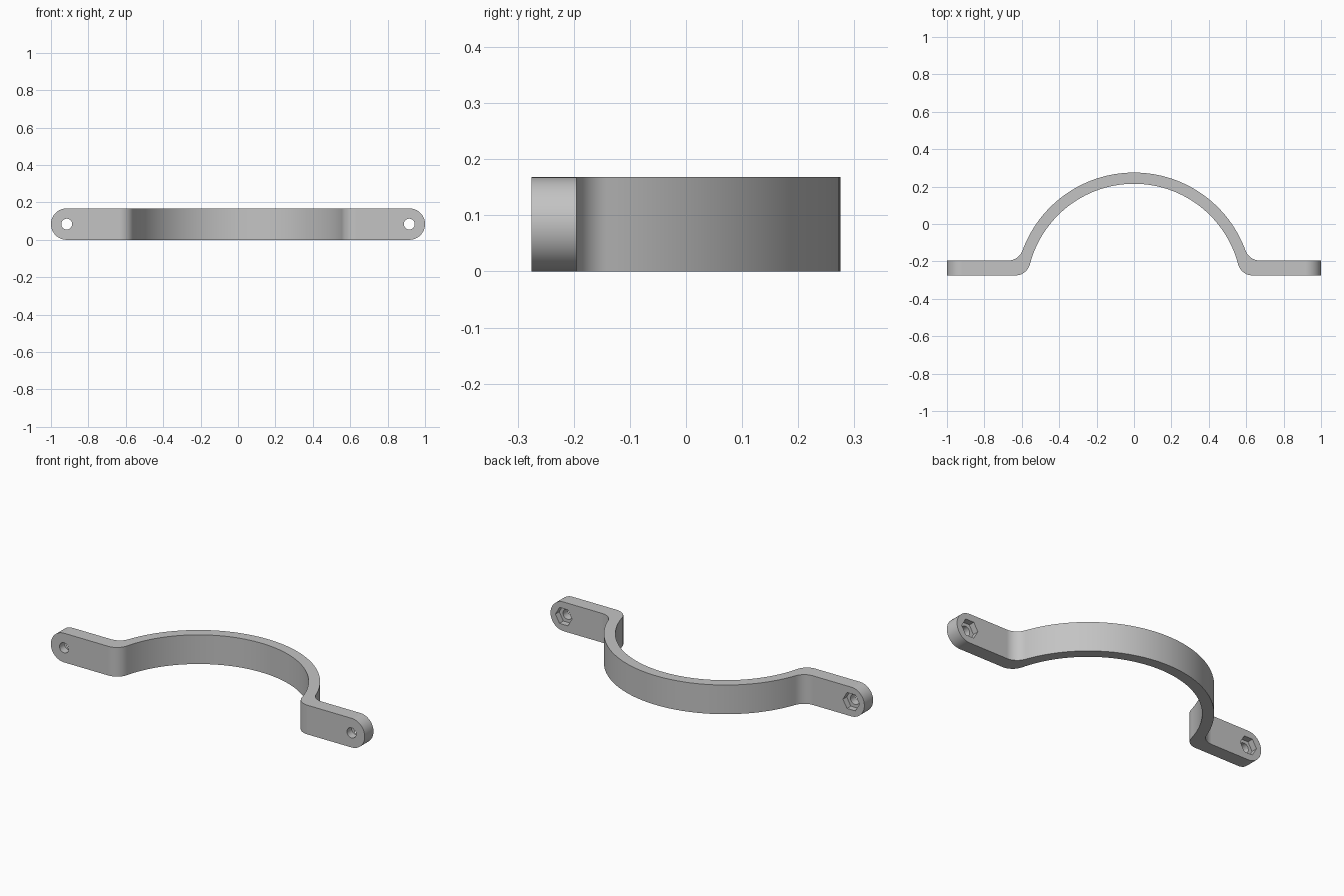
import bpy, bmesh
from math import sin, cos, sqrt, atan2, pi, radians
from mathutils import Vector

if "Cube" in bpy.data.objects:
    bpy.data.objects.remove(bpy.data.objects["Cube"], do_unlink=True)

HEIGHT = 0.168                 # strap width along z
END_R = HEIGHT / 2             # rounded tab ends
BACK, FRONT = -0.195, -0.275   # tab faces
ARC_Y, R_OUT, R_IN = -0.36, 0.635, 0.575
BEND = 0.08                    # bend radius between arch and tabs
HOLE_X = 1 - END_R


def arc(cx, cy, r, a0, a1, n):
    """Points along an arc, both ends included."""
    return [(cx + r * cos(a0 + (a1 - a0) * i / n),
             cy + r * sin(a0 + (a1 - a0) * i / n)) for i in range(n + 1)]


def prism(name, points, place, direction):
    """Extrude a flat outline, placed by a function, along a direction."""
    bm = bmesh.new()
    face = bm.faces.new([bm.verts.new(place(u, v)) for u, v in points])
    res = bmesh.ops.extrude_face_region(bm, geom=[face])
    moved = [g for g in res["geom"] if isinstance(g, bmesh.types.BMVert)]
    bmesh.ops.translate(bm, verts=moved, vec=Vector(direction))
    bmesh.ops.recalc_face_normals(bm, faces=bm.faces[:])
    mesh = bpy.data.meshes.new(name)
    bm.to_mesh(mesh)
    bm.free()
    obj = bpy.data.objects.new(name, mesh)
    bpy.context.collection.objects.link(obj)
    return obj


def cut(target, cutter, operation):
    """Apply a boolean and discard the cutter."""
    bpy.context.view_layer.objects.active = target
    mod = target.modifiers.new("cut", "BOOLEAN")
    mod.object, mod.operation, mod.solver = cutter, operation, "EXACT"
    bpy.ops.object.modifier_apply(modifier=mod.name)
    bpy.data.objects.remove(cutter, do_unlink=True)


def bend_centre(y, reach):
    """Centre of a bend that touches the arch circle."""
    return sqrt(reach ** 2 - (y - ARC_Y) ** 2), atan2(y - ARC_Y, sqrt(reach ** 2 - (y - ARC_Y) ** 2))


# Half outline of the strap: outer arch, bend, tab, bend, inner arch
outer_y, inner_y = BACK + BEND, FRONT + BEND
outer_x, outer_a = bend_centre(outer_y, R_OUT + BEND)
inner_x, inner_a = bend_centre(inner_y, R_IN + BEND)
half = arc(0, ARC_Y, R_OUT, pi / 2, outer_a, 40)
half += arc(outer_x, outer_y, BEND, outer_a - pi, -pi / 2, 10)[1:]
half += [(1.05, BACK), (1.05, FRONT)]
half += arc(inner_x, inner_y, BEND, 1.5 * pi, inner_a + pi, 10)
half += arc(0, ARC_Y, R_IN, inner_a, pi / 2, 40)[1:]
outline = half + [(-x, y) for x, y in reversed(half[1:-1])]
strap = prism("clamp_strap", outline, lambda x, y: (x, y, -0.05), (0, 0, HEIGHT + 0.1))

# Trim to height with rounded tab ends
capsule = arc(HOLE_X, END_R, END_R, -pi / 2, pi / 2, 32)
capsule += arc(-HOLE_X, END_R, END_R, pi / 2, 1.5 * pi, 32)
cut(strap, prism("trim", capsule, lambda x, z: (x, -0.5, z), (0, 1, 0)), "INTERSECT")

# Bolt holes and hexagonal nut pockets in the back of the tabs
for side in (-1, 1):
    for name, radius, sides, start in (("bolt_hole", 0.029, 32, -0.4),
                                       ("nut_pocket", 0.053, 6, BACK - 0.035)):
        ring = arc(side * HOLE_X, END_R, radius, 0, 2 * pi, sides)[:-1]
        cut(strap, prism(name, ring, lambda x, z: (x, start, z), (0, -0.1 - start, 0)), "DIFFERENCE")

# Plain grey finish
grey = bpy.data.materials.new("grey")
grey.use_nodes = True
colour = (0.55, 0.55, 0.55, 1)
grey.diffuse_color = colour
grey.node_tree.nodes["Principled BSDF"].inputs["Base Color"].default_value = colour
strap.data.materials.clear()
strap.data.materials.append(grey)

# Smooth curved faces, keep edges crisp
bpy.ops.object.select_all(action="DESELECT")
strap.select_set(True)
bpy.context.view_layer.objects.active = strap
bpy.ops.object.shade_smooth_by_angle(angle=radians(30))
weighted = strap.modifiers.new("even_shading", "WEIGHTED_NORMAL")
weighted.keep_sharp = True
